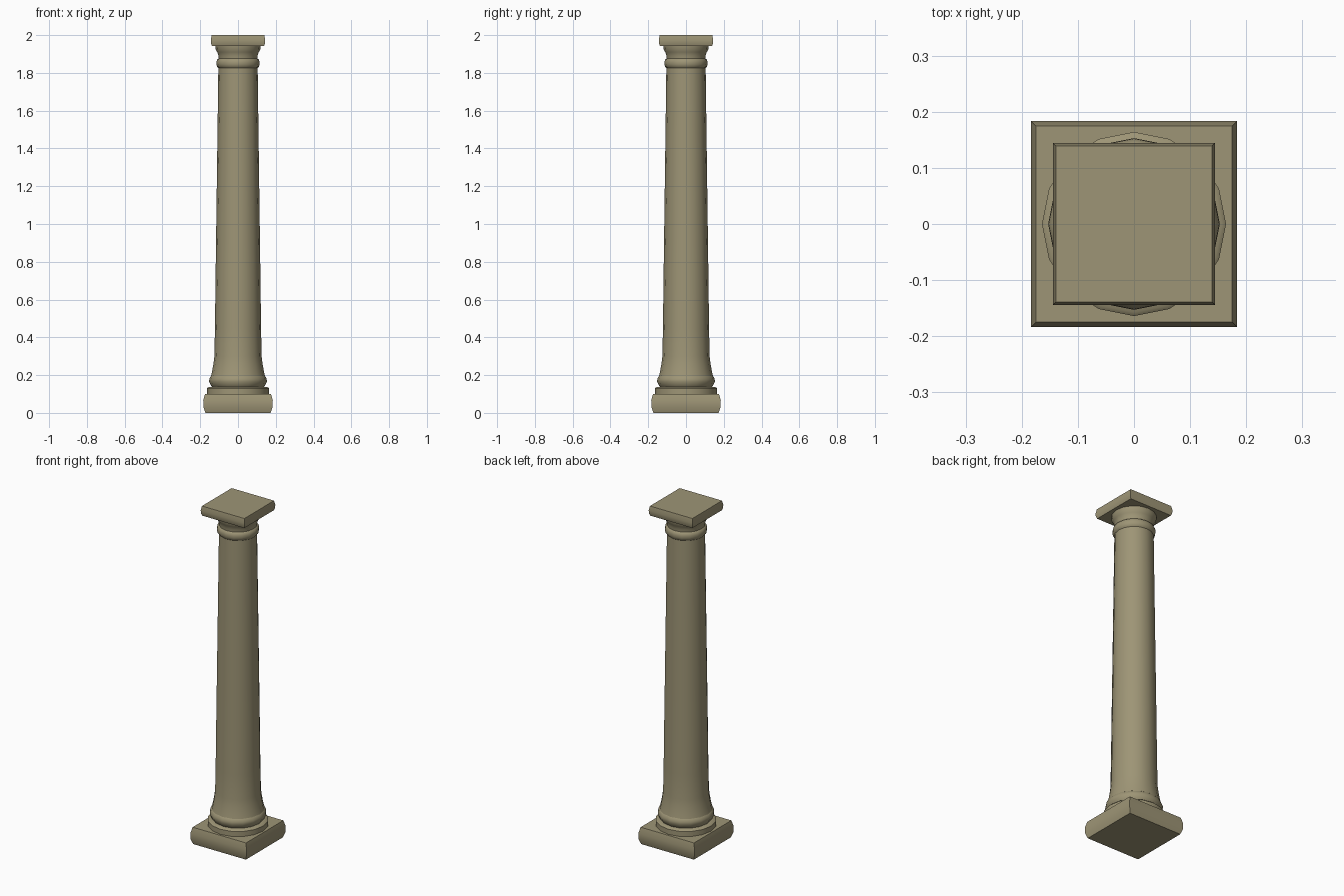
import bpy, bmesh, math

if "Cube" in bpy.data.objects:
    bpy.data.objects.remove(bpy.data.objects["Cube"])

stone = bpy.data.materials.new("warm_stone")
stone.diffuse_color = (0.34, 0.30, 0.18, 1)
stone.use_nodes = True
stone.node_tree.nodes["Principled BSDF"].inputs["Base Color"].default_value = stone.diffuse_color


def lathe(name, profile, sides, turn=0.0, square=False, angle=40):
    """Stack rings of (radius, z); square=True treats radius as half width."""
    bm = bmesh.new()
    k = math.sqrt(2) if square else 1
    rings = []
    for r, z in profile:
        ring = []
        for i in range(sides):
            a = turn + 2 * math.pi * i / sides
            ring.append(bm.verts.new((r * k * math.cos(a), r * k * math.sin(a), z)))
        rings.append(ring)
    for lo, hi in zip(rings, rings[1:]):
        for i in range(sides):
            j = (i + 1) % sides
            bm.faces.new((lo[i], lo[j], hi[j], hi[i]))
    bm.faces.new(rings[0][::-1])
    bm.faces.new(rings[-1])
    me = bpy.data.meshes.new(name)
    bm.to_mesh(me)
    bm.free()
    me.materials.append(stone)
    ob = bpy.data.objects.new(name, me)
    bpy.context.collection.objects.link(ob)
    bpy.ops.object.select_all(action='DESELECT')
    ob.select_set(True)
    bpy.context.view_layer.objects.active = ob
    bpy.ops.object.shade_smooth_by_angle(angle=math.radians(angle))
    return ob


# square plinth with bulging sides
lathe("plinth", [(0.173, 0), (0.183, 0.03), (0.184, 0.065), (0.175, 0.10)],
      4, math.pi / 4, True)

# round foot disc and base ring
lathe("base_disc", [(0.164, 0.095), (0.164, 0.13), (0.157, 0.136), (0.13, 0.137)], 16)
lathe("base_ring", [(0.134, 0.134), (0.142, 0.142), (0.153, 0.165), (0.152, 0.178),
                    (0.146, 0.192), (0.137, 0.20)], 16)

# tapering shaft with flared foot
lathe("shaft", [(0.143, 0.195), (0.137, 0.22), (0.130, 0.26), (0.125, 0.30),
                (0.122, 0.45), (0.119, 0.70), (0.115, 1.0), (0.111, 1.3),
                (0.107, 1.6), (0.104, 1.835)], 16)

# neck ring
lathe("neck_ring", [(0.100, 1.823), (0.110, 1.832), (0.114, 1.845), (0.114, 1.858),
                    (0.110, 1.870), (0.100, 1.878)], 16)

# flared neck below the top slab
lathe("capital_neck", [(0.102, 1.865), (0.103, 1.89), (0.110, 1.91), (0.119, 1.925),
                       (0.120, 1.95)], 16)

# square top slab
lathe("top_slab", [(0.138, 1.943), (0.143, 1.958), (0.144, 1.975), (0.139, 2.0)],
      4, math.pi / 4, True)
